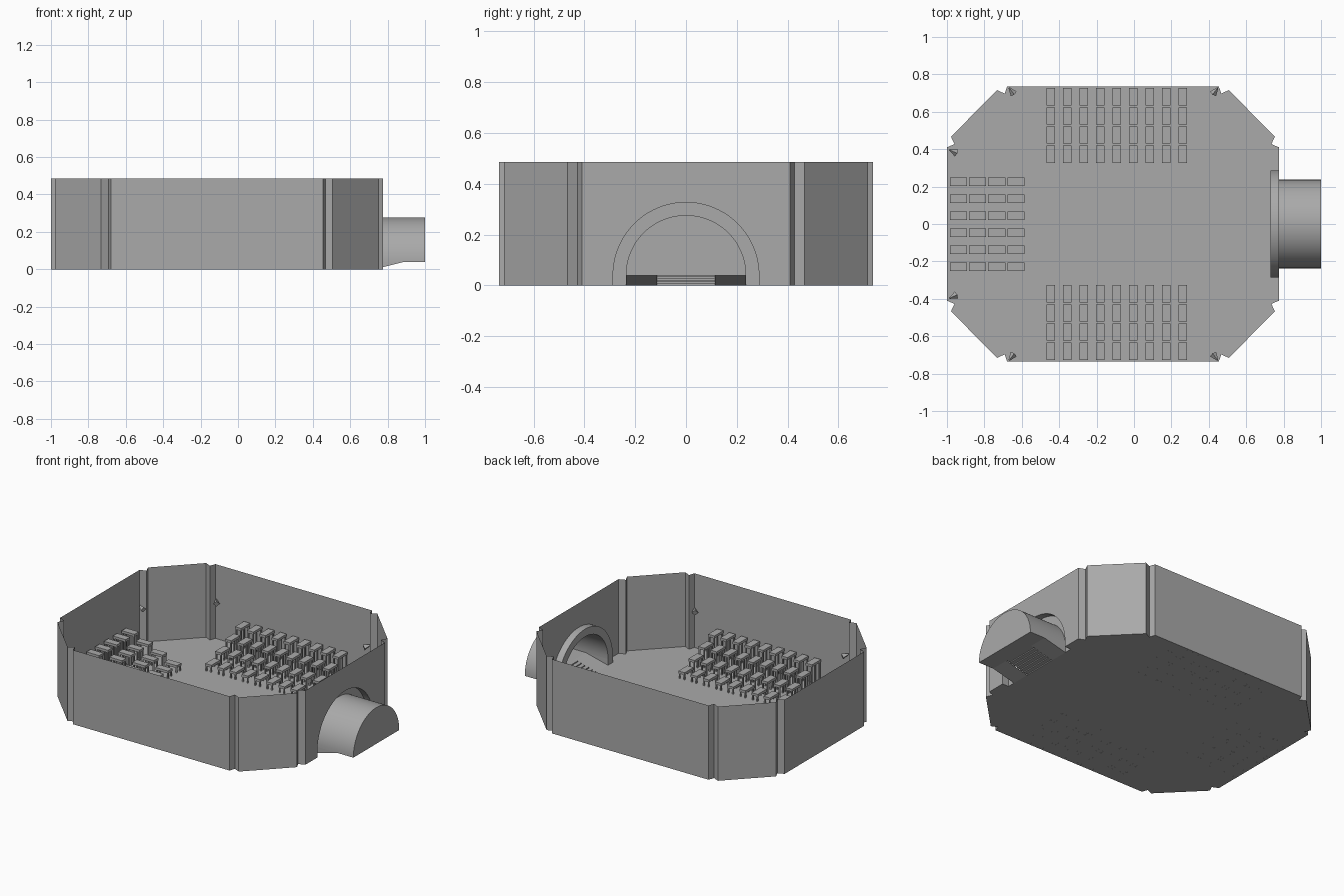
import bpy, bmesh, math
from mathutils import Vector, Matrix

if bpy.data.objects.get("Cube"):
    bpy.data.objects.remove(bpy.data.objects["Cube"], do_unlink=True)

CX, H = -0.1125, 0.485            # arena centre and wall height
WALL_X, NICHE_X, END_X = 0.775, 0.73, 1.0
SPRING, R_IN, R_OUT = 0.04, 0.237, 0.287

grey = bpy.data.materials.new("concrete_grey")
grey.use_nodes = True
grey.diffuse_color = (0.4, 0.4, 0.4, 1)
bsdf = next(n for n in grey.node_tree.nodes if n.type == "BSDF_PRINCIPLED")
bsdf.inputs["Base Color"].default_value = grey.diffuse_color
bsdf.inputs["Roughness"].default_value = 0.8


def finish(name, bm, smooth=False):
    bmesh.ops.remove_doubles(bm, verts=bm.verts, dist=0.0002)
    bmesh.ops.recalc_face_normals(bm, faces=bm.faces)
    mesh = bpy.data.meshes.new(name)
    bm.to_mesh(mesh)
    bm.free()
    mesh.materials.append(grey)
    obj = bpy.data.objects.new(name, mesh)
    bpy.context.collection.objects.link(obj)
    if smooth:
        bpy.ops.object.select_all(action="DESELECT")
        obj.select_set(True)
        bpy.context.view_layer.objects.active = obj
        bpy.ops.object.shade_smooth_by_angle(angle=math.radians(30))
    return obj


def face(bm, points):
    return bm.faces.new([bm.verts.new(p) for p in points])


def strip(bm, a, b):
    for i in range(len(a) - 1):
        face(bm, (a[i], a[i + 1], b[i + 1], b[i]))


def box(bm, lo, hi):
    lo, hi = Vector(lo), Vector(hi)
    size = hi - lo
    bmesh.ops.create_cube(bm, size=1, matrix=Matrix.Translation((lo + hi) / 2)
                          @ Matrix.Diagonal((*size, 1)))


def arch(x, r, foot=0.0, n=40):
    pts = [(x, r * math.cos(math.pi * i / n), SPRING + r * math.sin(math.pi * i / n))
           for i in range(n + 1)]
    return [(x, r, foot)] + pts + [(x, -r, foot)]


# Notched octagon outline: one quadrant, mirrored into the other three
quad = [(0.8875, 0.41), (0.847, 0.427), (0.866, 0.467),
        (0.619, 0.716), (0.579, 0.697), (0.566, 0.735)]
outline = []
for sx, sy in ((1, 1), (-1, 1), (-1, -1), (1, -1)):
    part = [(CX + sx * x, sy * y) for x, y in quad]
    outline += part if sx * sy > 0 else part[::-1]

# Outer walls, leaving the entrance side for the arched wall
bm = bmesh.new()
strip(bm, [(x, y, 0) for x, y in outline], [(x, y, H) for x, y in outline])
finish("outer_walls", bm)

# Entrance wall with an arched opening
bm = bmesh.new()
y0 = quad[0][1]
face(bm, [(WALL_X, y0, 0)] + arch(WALL_X, R_OUT)
     + [(WALL_X, -y0, 0), (WALL_X, -y0, H), (WALL_X, y0, H)])
finish("entrance_wall", bm)

# Floor, cut back at the entrance
bm = bmesh.new()
face(bm, [(x, y, 0) for x, y in outline]
     + [(WALL_X, -R_OUT, 0), (NICHE_X, -R_OUT, 0), (NICHE_X, R_OUT, 0), (WALL_X, R_OUT, 0)])
finish("arena_floor", bm)

# Recessed arch around the tunnel mouth
bm = bmesh.new()
strip(bm, arch(WALL_X, R_OUT), arch(NICHE_X, R_OUT))
strip(bm, arch(NICHE_X, R_OUT), arch(NICHE_X, R_IN))
finish("entrance_arch", bm, True)

# Tunnel vault with closed end
RAMP_X, STAIR_Y, STEPS = 0.89, 0.115, 6
bm = bmesh.new()
strip(bm, arch(NICHE_X, R_IN, SPRING)[1:-1], arch(END_X, R_IN, SPRING)[1:-1])
face(bm, arch(END_X, R_IN, SPRING)[1:-1])
for s in (1, -1):
    face(bm, ((NICHE_X, s * R_IN, 0), (RAMP_X, s * R_IN, SPRING), (NICHE_X, s * R_IN, SPRING)))
finish("tunnel_vault", bm, True)

# Tunnel floor, side ramps and central stairs
bm = bmesh.new()
face(bm, ((RAMP_X, -R_IN, SPRING), (END_X, -R_IN, SPRING),
          (END_X, R_IN, SPRING), (RAMP_X, R_IN, SPRING)))
for s in (1, -1):
    face(bm, ((NICHE_X, s * STAIR_Y, 0), (RAMP_X, s * STAIR_Y, SPRING),
              (RAMP_X, s * R_IN, SPRING), (NICHE_X, s * R_IN, 0)))
finish("tunnel_floor", bm)

bm = bmesh.new()
run, rise = (RAMP_X - NICHE_X) / STEPS, SPRING / STEPS
profile = [(NICHE_X, 0)]
for i in range(STEPS):
    x = NICHE_X + i * run
    profile += [(x, (i + 1) * rise), (x + run, (i + 1) * rise)]
strip(bm, [(x, -STAIR_Y, z) for x, z in profile], [(x, STAIR_Y, z) for x, z in profile])
finish("tunnel_stairs", bm)


# Tiered benches: rows rise toward the wall behind them
def bench_block(name, direction, start, columns):
    """direction points to the wall, start is the near edge, columns the side offsets"""
    bm = bmesh.new()
    half, length, pitch, leg = 0.0225, 0.092, 0.1025, 0.004
    for side in columns:
        for row in range(4):
            a, top = start + row * pitch, 0.048 + row * 0.041
            b = a + length
            box(bm, (a, side - half, top - 0.016), (b, side + half, top))
            for u in (a + 0.006, b - 0.006):
                for v in (side - half + 0.006, side + half - 0.006):
                    box(bm, (u - leg, v - leg, -0.0005), (u + leg, v + leg, top - 0.016))
    bmesh.ops.rotate(bm, verts=bm.verts, matrix=Matrix.Rotation(direction, 3, "Z"))
    finish(name, bm)


long_cols = [-0.444 + 0.0882 * i for i in range(9)]
bench_block("back_benches", math.pi / 2, 0.327, [-c for c in long_cols])
bench_block("front_benches", -math.pi / 2, 0.327, long_cols)
bench_block("end_benches", math.pi, 0.585, [-0.227 + 0.091 * i for i in range(6)])

# Small spotlights at the wall ends, aimed at the arena centre
spots = [(x, s * y) for s in (1, -1)
         for x, y in ((-0.655, 0.712), (0.435, 0.712), (-0.968, 0.388))]
for i, (x, y) in enumerate(spots):
    bm = bmesh.new()
    aim = Vector((CX - x, -y, -0.25)).normalized()
    bmesh.ops.create_cone(bm, cap_ends=True, segments=4, radius1=0.004, radius2=0.02, depth=0.042,
                          matrix=Matrix.Translation((x, y, 0.255))
                          @ aim.to_track_quat("Z", "Y").to_matrix().to_4x4())
    finish(f"spotlight_{i + 1}", bm)
